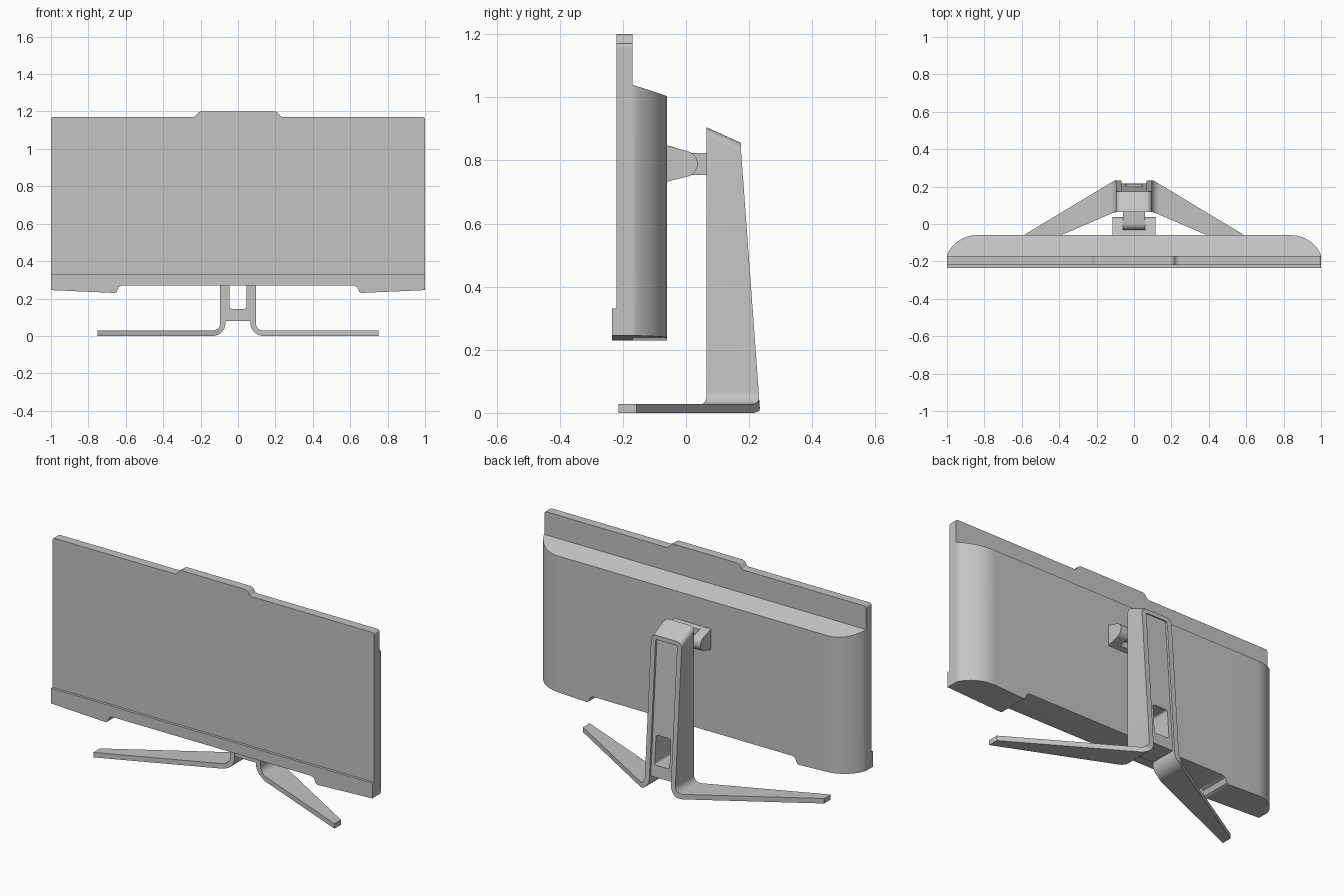
import bpy, bmesh
from math import sin, cos, pi, radians

cube = bpy.data.objects.get("Cube")
if cube:
    bpy.data.objects.remove(cube)

grey = bpy.data.materials.new("plain grey")
grey.use_nodes = True
colour = (0.55, 0.55, 0.55, 1)
grey.diffuse_color = colour
grey.node_tree.nodes["Principled BSDF"].inputs["Base Color"].default_value = colour


def loft(name, rings):
    """Skin a row of equal-sized cross-sections and cap both ends."""
    bm = bmesh.new()
    rows = [[bm.verts.new(p) for p in ring] for ring in rings]
    n = len(rows[0])
    for a, b in zip(rows, rows[1:]):
        for i in range(n):
            j = (i + 1) % n
            bm.faces.new((a[i], a[j], b[j], b[i]))
    bm.faces.new(rows[0])
    bm.faces.new(rows[-1])
    bmesh.ops.recalc_face_normals(bm, faces=bm.faces)
    mesh = bpy.data.meshes.new(name)
    bm.to_mesh(mesh)
    bm.free()
    obj = bpy.data.objects.new(name, mesh)
    bpy.context.collection.objects.link(obj)
    mesh.materials.append(grey)
    return obj


def smooth(obj):
    bpy.ops.object.select_all(action='DESELECT')
    obj.select_set(True)
    bpy.context.view_layer.objects.active = obj
    bpy.ops.object.shade_smooth_by_angle(angle=radians(30))


def arc(cx, cy, r, start, end, steps=8):
    angles = [radians(start + (end - start) * i / steps) for i in range(steps + 1)]
    return [(cx + r * cos(a), cy + r * sin(a)) for a in angles]


def mirrored(half):
    return half + [(-x, z) for x, z in reversed(half)]


def slab(name, outline, y0, y1):
    return loft(name, [[(x, y, z) for x, z in outline] for y in (y0, y1)])


def side_slab(name, outline, x0, x1):
    return loft(name, [[(x, y, z) for y, z in outline] for x in (x0, x1)])


# Lower edge shared by the chin and the rear housing
lower_edge = [(1, 0.245), (0.66, 0.23), (0.648, 0.236), (0.637, 0.262), (0.62, 0.27)]


def bottom_z(x):
    x = abs(x)
    for (xa, za), (xb, zb) in zip(lower_edge, lower_edge[1:]):
        if x >= xb:
            return zb + (za - zb) * (x - xb) / (xa - xb)
    return lower_edge[-1][1]


# Screen panel with raised centre tab
top_edge = [(1, 0.33)] + arc(0.988, 1.158, 0.012, 0, 90, 4)
top_edge += [(0.24, 1.17), (0.228, 1.174), (0.212, 1.194), (0.2, 1.2)]
slab("screen_panel", mirrored(top_edge), -0.22, -0.17)

# Chin along the bottom
slab("bottom_chin", mirrored([(1, 0.33)] + lower_edge), -0.235, -0.17)

# Rear housing: rounded sides, sloped top, notched underside
FRONT, BACK = -0.17, -0.06
plan = arc(0.84, BACK - 0.174, 0.174, 23, 90, 14)
plan[0] = (1, plan[0][1])
plan += [(x, BACK) for x, z in lower_edge[1:]]
sections = []
for x, y in mirrored([(x, y) for x, y in plan]):
    low = bottom_z(x)
    high = 1.04 - 0.036 * (y - FRONT) / (BACK - FRONT)
    sections.append([(x, FRONT, low), (x, y, low), (x, y, high), (x, FRONT, 1.04)])
smooth(loft("rear_housing", sections))

# Hinge on the back of the housing
lug = [(-0.062, 0.732), (0, 0.748)] + arc(-0.004, 0.789, 0.041, -78, 78, 12) + [(-0.062, 0.848)]
for side, x in (("left", 1), ("right", -1)):
    smooth(side_slab(side + "_hinge_lug", lug, x * 0.06, x * 0.115))
side_slab("hinge_plate", [(-0.062, 0.732), (-0.034, 0.74), (-0.034, 0.841), (-0.062, 0.848)],
          -0.06, 0.06)
tongue = arc(0.003, 0.789, 0.035, 270, 90, 12) + [(0.075, 0.824), (0.075, 0.754)]
smooth(side_slab("hinge_tongue", tongue, -0.058, 0.058))

# Stand: one bent band running foot, column, arch, column, foot
COLUMN_FRONT, TOP_BACK, TOP = 0.065, 0.175, 0.905
INNER, OUTER = 0.067, 0.095


def back_y(z):
    return TOP_BACK + 0.06 * (0.855 - z) / 0.855


def foot_span(x, z):
    out = max(0, abs(x) - 0.1)
    return COLUMN_FRONT - 0.43 * out, min(back_y(z), 0.235 - 0.602 * out)


def top_slope(y):
    return 0.4545 * (y - COLUMN_FRONT)


def foot_section(outer, inner):
    (f0, b0), (f1, b1) = foot_span(*outer), foot_span(*inner)
    return [(outer[0], f0, outer[1]), (outer[0], b0, outer[1]),
            (inner[0], b1, inner[1]), (inner[0], f1, inner[1])]


def arch_section(outer, inner):
    return [(p[0], y, p[1] - top_slope(y)) for p, y in
            ((outer, COLUMN_FRONT), (outer, TOP_BACK), (inner, TOP_BACK), (inner, COLUMN_FRONT))]


half = [foot_section((0.75, 0.028), (0.75, 0))]
upper_bend = arc(0.137, 0.07, 0.042, 270, 180, 10)
lower_bend = arc(0.137, 0.07, 0.07, 270, 180, 10)
half += [foot_section(a, b) for a, b in zip(upper_bend, lower_bend)]
outer_corner = arc(OUTER - 0.032, TOP - 0.032, 0.032, 0, 90, 6)
inner_corner = arc(INNER - 0.008, TOP - 0.032, 0.008, 0, 90, 6)
half += [arch_section(a, b) for a, b in zip(outer_corner, inner_corner)]
other = [[(-x, y, z) for x, y, z in ring] for ring in reversed(half)]
smooth(loft("stand_band", half + other))

# Recessed column core inside the band
RECESS = 0.012


def core_ring(z, slope):
    ys = (COLUMN_FRONT + 0.002, back_y(z) - RECESS)
    corners = ((-INNER, ys[0]), (INNER, ys[0]), (INNER, ys[1]), (-INNER, ys[1]))
    return [(x, y, z - slope * top_slope(y)) for x, y in corners]


core = loft("column_core", [core_ring(0.08, 0), core_ring(0.885, 1)])

# Cable opening through the core
W, LOW, HIGH, R = 0.046, 0.145, 0.31, 0.012
opening = mirrored(arc(W - R, LOW + R, R, -90, 0, 4) + arc(W - R, HIGH - R, R, 0, 90, 4))
cutter = slab("opening_cutter", opening, 0, 0.3)
cutter.hide_render = True
cut = core.modifiers.new("cable_opening", 'BOOLEAN')
cut.operation, cut.solver, cut.object = 'DIFFERENCE', 'EXACT', cutter
bpy.context.view_layer.objects.active = core
bpy.ops.object.modifier_apply(modifier=cut.name)
bpy.data.objects.remove(cutter)
smooth(core)
